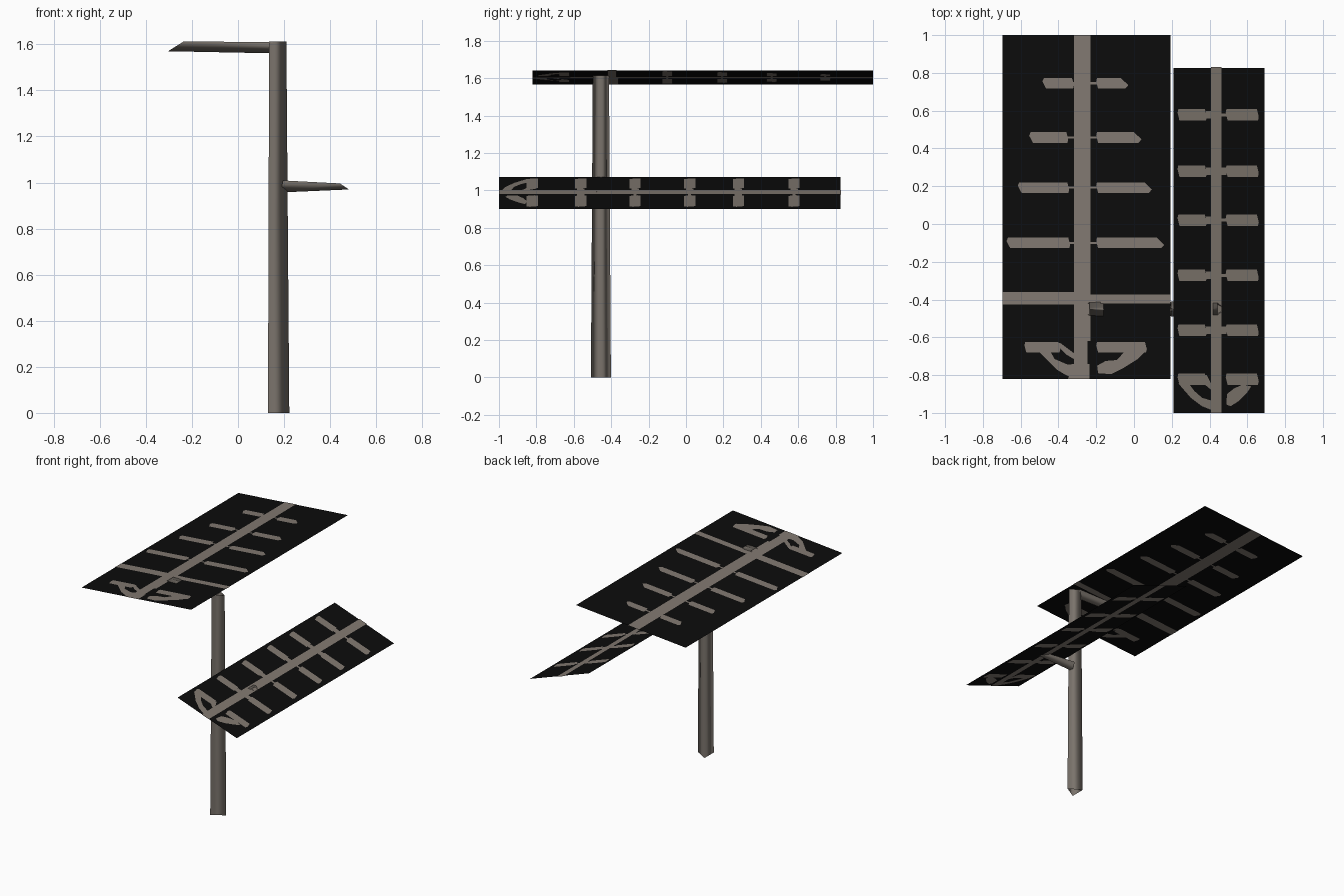
import bpy, bmesh, math
from mathutils import Vector

if "Cube" in bpy.data.objects:
    bpy.data.objects.remove(bpy.data.objects["Cube"])


def material(name, rgb):
    m = bpy.data.materials.new(name)
    m.diffuse_color = (*rgb, 1)
    m.use_nodes = True
    m.node_tree.nodes["Principled BSDF"].inputs["Base Color"].default_value = m.diffuse_color
    return m


BARK = material("bark brown", (0.195, 0.172, 0.149))
FROND = material("frond taupe", (0.222, 0.191, 0.164))
BLACK = material("card black", (0.0035, 0.0035, 0.0035))


def make_object(name, bm, mats):
    me = bpy.data.meshes.new(name)
    bm.to_mesh(me)
    bm.free()
    for m in mats:
        me.materials.append(m)
    ob = bpy.data.objects.new(name, me)
    bpy.context.collection.objects.link(ob)
    return ob


def tube(name, start, end):
    """Smooth three-sided open tube between two triangular rings."""
    bm = bmesh.new()
    a = [bm.verts.new(p) for p in start]
    b = [bm.verts.new(p) for p in end]
    for i in range(3):
        j = (i + 1) % 3
        bm.faces.new((a[i], a[j], b[j], b[i]))
    bmesh.ops.recalc_face_normals(bm, faces=bm.faces)
    for f in bm.faces:
        f.smooth = True
    return make_object(name, bm, [BARK])


def ring(x, y, z, r):
    return [(x + r * math.cos(math.tau * i / 3), y + r * math.sin(math.tau * i / 3), z)
            for i in range(3)]


def wedge(x_top, x_low, z_top, z_low, half):
    """Branch section: flat on top, one vertex below."""
    y = -0.45
    return [(x_top, y - half, z_top), (x_top, y + half, z_top), (x_low, y, z_low)]


# Trunk and its two side branches
tube("trunk", ring(0.161, -0.455, 0, 0.0617), ring(0.16, -0.455, 1.613, 0.05))
tube("upper_branch", wedge(0.15, 0.15, 1.609, 1.561, 0.044),
     wedge(-0.235, -0.304, 1.613, 1.57, 0.035))
tube("lower_branch", wedge(0.195, 0.185, 1.009, 0.957, 0.040),
     wedge(0.443, 0.482, 0.996, 0.97, 0.031))


def box(x0, x1, y0, y1):
    return [(x0, y0), (x1, y0), (x1, y1), (x0, y1)]


def bar(x0, x1, y, h, c0, c1):
    """Rib with chamfered ends (c0 left, c1 right)."""
    k = h * 0.35
    return [(x0 + c0, y - h), (x1 - c1 * 0.4, y - h), (x1, y - k), (x1 - c1, y + h),
            (x0 + c0 * 0.4, y + h), (x0, y + k)]


def card(name, left, right, y0, y1, shapes):
    """Flat tilted sheet; the frond shapes lie just off both of its sides."""
    (xa, za), (xb, zb) = left, right
    normal = Vector((za - zb, 0, xb - xa)).normalized()
    bm = bmesh.new()

    def face(points, offset, index):
        vs = [bm.verts.new(Vector((x, y, za + (zb - za) * (x - xa) / (xb - xa)))
                           + normal * offset) for x, y in points]
        f = bm.faces.new(vs)
        f.normal_update()
        if f.normal.z * (offset or 1) < 0:
            f.normal_flip()
        f.material_index = index

    face(box(xa, xb, y0, y1), 0, 0)
    for s in shapes:
        face(s, 0.0015, 1)
        face(s, -0.0015, 1)
    return make_object(name, bm, [BLACK, FROND])


# Upper card: ribs widen towards the base of the frond
upper = [box(-0.318, -0.23, -0.62, 1.0), box(-0.318, -0.245, -0.74, -0.62),
         [(-0.35, -0.82), (-0.235, -0.82), (-0.235, -0.74), (-0.318, -0.74)]]
for y, x0, x1, gap in ((0.745, -0.485, -0.03, 0), (0.458, -0.555, 0.04, 0.03),
                       (0.193, -0.615, 0.095, 0.025), (-0.10, -0.675, 0.16, 0.02)):
    upper += [bar(x0, -0.318 - gap, y, 0.028, 0.02, 0.01),
              bar(-0.2, x1, y, 0.028, 0.01, 0.04),
              box(-0.36, -0.19, y - 0.006, y + 0.006)]
upper += [box(-0.697, -0.31, -0.425, -0.36), box(-0.24, 0.193, -0.42, -0.372),
          bar(-0.58, -0.39, -0.652, 0.028, 0.01, 0.01),
          bar(-0.2, 0.068, -0.652, 0.028, 0.01, 0.01),
          # Curled tips at the foot of the frond
          [(-0.50, -0.68), (-0.44, -0.68), (-0.42, -0.715), (-0.35, -0.745), (-0.31, -0.74),
           (-0.31, -0.82), (-0.36, -0.80), (-0.41, -0.77)],
          [(-0.42, -0.63), (-0.39, -0.63), (-0.31, -0.69), (-0.31, -0.72), (-0.36, -0.69)],
          [(0.06, -0.675), (0.02, -0.715), (-0.06, -0.765), (-0.12, -0.795), (-0.19, -0.79),
           (-0.195, -0.75), (-0.15, -0.725), (-0.09, -0.72), (-0.05, -0.675)]]
card("upper_frond_card", (-0.697, 1.567), (0.193, 1.642), -0.82, 1.0, upper)

# Lower card: ribs of even length
lower = [box(0.407, 0.464, -1.0, 0.83)]
for y, linked in ((0.578, 0), (0.28, 1), (0.02, 0), (-0.272, 0), (-0.563, 1), (-0.822, 0)):
    lower += [bar(0.23, 0.385, y, 0.03, 0.01, 0.01), bar(0.485, 0.66, y, 0.03, 0.01, 0.01)]
    if y > -0.8:
        w = 0.02 if linked else 0.008
        lower += [box(0.38, 0.41, y - 0.02, y + 0.02), box(0.46, 0.49, y - w, y + w)]
lower += [  # Curled tips at the foot of the frond
    [(0.235, -0.845), (0.29, -0.845), (0.32, -0.885), (0.36, -0.92), (0.41, -0.935),
     (0.41, -0.985), (0.36, -0.965), (0.30, -0.92)],
    [(0.35, -0.80), (0.385, -0.80), (0.41, -0.85), (0.41, -0.88), (0.38, -0.855)],
    [(0.575, -0.85), (0.62, -0.86), (0.60, -0.89), (0.55, -0.94), (0.51, -0.965),
     (0.488, -0.955), (0.492, -0.90), (0.53, -0.87)]]
card("lower_frond_card", (0.209, 1.07), (0.69, 0.90), -1.0, 0.825, lower)
